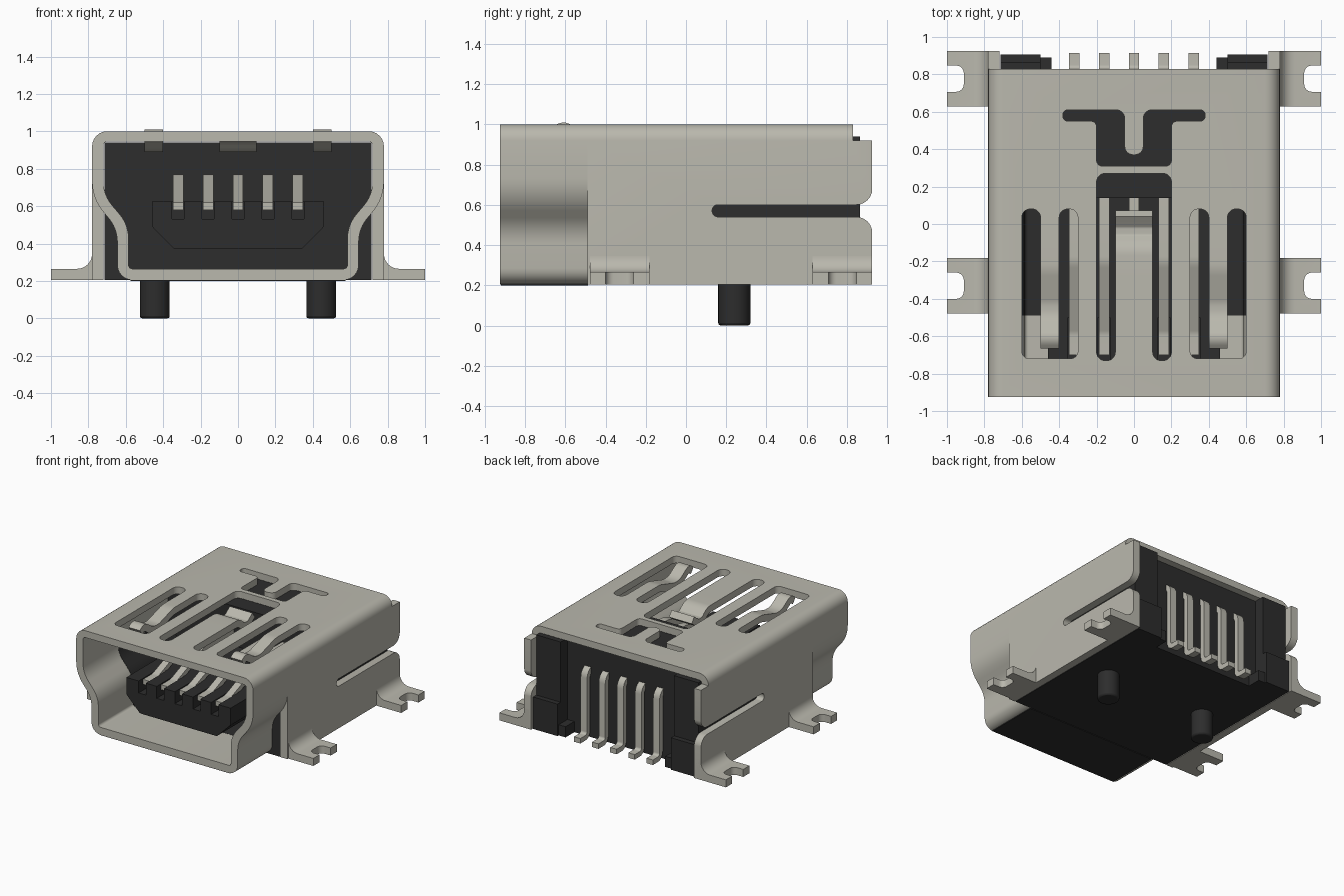
import bpy, bmesh, math
from mathutils import Vector

if "Cube" in bpy.data.objects:
    bpy.data.objects.remove(bpy.data.objects["Cube"])


def material(name, rgb, metallic=0.0):
    m = bpy.data.materials.new(name)
    m.use_nodes = True
    m.diffuse_color = (*rgb, 1)
    m.node_tree.nodes["Principled BSDF"].inputs["Base Color"].default_value = (*rgb, 1)
    return m


METAL = material("pale metal", (0.49, 0.48, 0.42))
BLACK = material("black plastic", (0.026, 0.026, 0.026))
parts = []


def rounded(points, closed=True, steps=6):
    """Replace every corner (a, b, radius) by an exact arc."""
    out, n = [], len(points)
    for i, p in enumerate(points):
        c = Vector(p[:2])
        r = p[2] if len(p) > 2 else 0
        if r == 0 or (not closed and i in (0, n - 1)):
            out.append(c)
            continue
        u = (Vector(points[i - 1][:2]) - c).normalized()
        v = (Vector(points[(i + 1) % n][:2]) - c).normalized()
        half = u.angle(v) / 2
        d, w = r / math.tan(half), math.sin(half)
        for k in range(steps + 1):
            t = k / steps
            a, b, e = (1 - t) ** 2, 2 * w * t * (1 - t), t * t
            out.append((a * (c + u * d) + b * c + e * (c + v * d)) / (a + b + e))
    return out


def prism(name, points, axis, lo, hi, mat, keep=True):
    """Extrude a rounded outline along one axis."""
    place = {"x": lambda p, t: (t, p[0], p[1]),
             "y": lambda p, t: (p[0], t, p[1]),
             "z": lambda p, t: (p[0], p[1], t)}[axis]
    bm = bmesh.new()
    face = bm.faces.new([bm.verts.new(place(p, lo)) for p in rounded(points)])
    bmesh.ops.remove_doubles(bm, verts=bm.verts[:], dist=0.0005)
    res = bmesh.ops.extrude_face_region(bm, geom=bm.faces[:], use_keep_orig=True)
    shift = Vector(place((0, 0), hi - lo))
    bmesh.ops.translate(bm, vec=shift, verts=[g for g in res["geom"] if isinstance(g, bmesh.types.BMVert)])
    bmesh.ops.recalc_face_normals(bm, faces=bm.faces[:])
    me = bpy.data.meshes.new(name)
    bm.to_mesh(me)
    bm.free()
    me.materials.append(mat)
    ob = bpy.data.objects.new(name, me)
    bpy.context.collection.objects.link(ob)
    if keep:
        parts.append(ob)
    else:
        ob.hide_render = True
    return ob


def box(name, x, y, z, mat, keep=True):
    return prism(name, [(x[0], y[0]), (x[1], y[0]), (x[1], y[1]), (x[0], y[1])], "z", *z, mat, keep)


def ribbon(name, path, thick, lo, hi, mat):
    """Bent strip: a centre line in y, z given thickness and width along x."""
    line = rounded(path, closed=False)
    left, right = [], []
    for i, p in enumerate(line):
        d = (line[min(i + 1, len(line) - 1)] - line[max(i - 1, 0)]).normalized()
        n = Vector((-d.y, d.x)) * thick / 2
        left.append(p + n)
        right.append(p - n)
    return prism(name, [tuple(p) for p in left + right[::-1]], "x", lo, hi, mat)


def cut(ob, cutters):
    for c in cutters:
        m = ob.modifiers.new("cut", "BOOLEAN")
        m.operation, m.solver, m.object = "DIFFERENCE", "EXACT", c
    dg = bpy.context.evaluated_depsgraph_get()
    me = bpy.data.meshes.new_from_object(ob.evaluated_get(dg))
    ob.modifiers.clear()
    ob.data = me


def discard(cutters):
    for c in cutters:
        bpy.data.objects.remove(c)


def both(half):
    """Mirror a half outline, given top to bottom, about the vertical axis."""
    return half + [(-p[0], *p[1:]) for p in half[::-1]]


# Shell profiles
outer = both([(0.78, 1.0, 0.08), (0.78, 0.64, 0.25), (0.645, 0.48, 0.2), (0.645, 0.205, 0.08)])
inner = [(0.72, 0.945, 0.02), (0.72, 0.66, 0.2), (0.585, 0.5, 0.2), (0.585, 0.265, 0.02)]
mouth = prism("shell_mouth", outer, "y", -0.925, -0.49, METAL)
hollow = prism("hollow", both(inner), "y", -1.0, -0.4, METAL, False)
cover = prism("shell_cover",
              [(0.78, 0.205), (0.78, 1.0, 0.08), (-0.78, 1.0, 0.08), (-0.78, 0.205),
               (-0.72, 0.205), (-0.72, 0.945, 0.02), (0.72, 0.945, 0.02), (0.72, 0.205)],
              "y", -0.49, 0.925, METAL)

# Openings in the shell top
r = 0.045
side = [(0.3, 0.08, r), (0.4, 0.08, r), (0.4, -0.1), (0.5, -0.1), (0.5, 0.08, r),
        (0.6, 0.08, r), (0.6, -0.72, 0.04), (0.3, -0.72, 0.04)]
centre = [(0.2, 0.27, r), (0.2, -0.73, r), (0.1, -0.73, r), (0.1, -0.3)]
crest = [(0.05, 0.37, r), (0.05, 0.61, r), (0.38, 0.61, 0.025), (0.38, 0.55, 0.025),
         (0.2, 0.55, 0.03), (0.2, 0.31, 0.03)]
holes = [prism("hole", o, "z", 0.9, 1.1, METAL, False)
         for o in (side, [(-p[0], *p[1:]) for p in side], both(centre), both(crest))]
cut(mouth, [hollow] + holes[:3])

# Rear opening and flared side slits
slit = [(0.13, 0.6, 0.028), (0.926, 0.6, 0.08), (0.926, 0.7), (1.0, 0.7),
        (1.0, 0.44), (0.926, 0.44), (0.926, 0.54, 0.08), (0.13, 0.54, 0.028)]
rear = [prism("slit", slit, "x", -1, 1, METAL, False),
        box("rear_gap", (-1, 1), (0.83, 1.0), (0.92, 1.1), METAL, False)]
cut(cover, holes + rear)
discard([hollow] + holes + rear)

# Rear flap with its top slot
flap = ribbon("rear_flap", [(0.83, 0.9725), (0.897, 0.9725, 0.065), (0.897, 0.48)], 0.055, -0.7, 0.7, METAL)
slot = box("slot", (-0.44, 0.44), (0.8, 0.87), (0.85, 1.1), METAL, False)
cut(flap, [slot])
discard([slot])

# Spring arms
ribbon("centre_spring", [(-0.3, 0.9725), (-0.13, 0.9725, 0.1), (-0.07, 0.918, 0.05),
                         (-0.01, 0.918, 0.05), (0.055, 0.965)], 0.055, -0.1, 0.1, METAL)
for s in (-1, 1):
    lo, hi = sorted((0.4 * s, 0.5 * s))
    ribbon("side_spring", [(-0.1, 0.9725), (-0.24, 0.9725, 0.2), (-0.42, 0.918, 0.15),
                           (-0.5, 0.918, 0.15), (-0.61, 0.99, 0.04), (-0.65, 0.96)], 0.055, lo, hi, METAL)

# Plastic body with cavity and rear recess
body = box("plastic_body", (-0.715, 0.715), (-0.488, 0.865), (0.205, 0.94), BLACK)
tall = [(0.72, 1.1)] + inner[1:]
voids = [prism("cavity", both(tall), "y", -0.6, 0.14, BLACK, False),
         box("recess", (-0.5, 0.5), (0.78, 1.0), (0.1, 1.1), BLACK, False)]
cut(body, voids)
discard(voids)
box("bottom_plate", (-0.575, 0.575), (-0.92, -0.488), (0.2, 0.206), BLACK)

# Contact tongue with front grooves
columns = [0.16 * i for i in range(-2, 3)]
tongue = prism("contact_tongue", both([(0.46, 0.625), (0.46, 0.49, 0.03), (0.34, 0.37, 0.03)]),
               "y", -0.75, 0.15, BLACK)
grooves = [box("groove", (x - 0.032, x + 0.032), (-0.8, -0.5), (0.53, 0.7), BLACK, False) for x in columns]
cut(tongue, grooves)
discard(grooves)

# Contacts running from the tongue through the body to the solder feet
for x in columns:
    ribbon("contact_pin", [(-0.7, 0.6), (-0.58, 0.6, 0.1), (-0.2, 0.75, 0.15), (0.81, 0.75, 0.06),
                           (0.81, 0.225, 0.04), (0.915, 0.225)], 0.04, x - 0.028, x + 0.028, METAL)

for s in (-1, 1):
    # Rear corner blocks
    box("corner_block", sorted((0.5 * s, 0.715 * s)), (0.8, 0.905), (0.205, 0.46), BLACK)
    box("corner_step", sorted((0.44 * s, 0.52 * s)), (0.76, 0.89), (0.205, 0.29), BLACK)
    # Locating pegs
    bpy.ops.mesh.primitive_cylinder_add(vertices=32, radius=0.08, depth=0.22, location=(0.445 * s, 0.24, 0.11))
    peg = bpy.context.object
    peg.name = "locating_peg"
    peg.data.materials.append(BLACK)
    bev = peg.modifiers.new("rim", "BEVEL")
    bev.width, bev.segments, bev.limit_method = 0.012, 2, "ANGLE"
    parts.append(peg)
    # Solder tabs with notched tips
    for y in (-0.33, 0.777):
        section = [(0.74 * s, 0.205), (1.0 * s, 0.205), (1.0 * s, 0.265),
                   (0.78 * s, 0.265, 0.08), (0.78 * s, 0.36), (0.74 * s, 0.36)]
        tab = prism("solder_tab", section, "y", y - 0.148, y + 0.148, METAL)
        notch = prism("notch", [(0.91 * s, y - 0.07, 0.04), (1.1 * s, y - 0.07),
                                (1.1 * s, y + 0.07), (0.91 * s, y + 0.07, 0.04)],
                      "z", 0.1, 0.4, METAL, False)
        cut(tab, [notch])
        discard([notch])

# Smooth curved surfaces, keep edges sharp
bpy.ops.object.select_all(action="DESELECT")
for ob in parts:
    ob.select_set(True)
bpy.context.view_layer.objects.active = parts[0]
bpy.ops.object.shade_smooth_by_angle(angle=math.radians(30))
